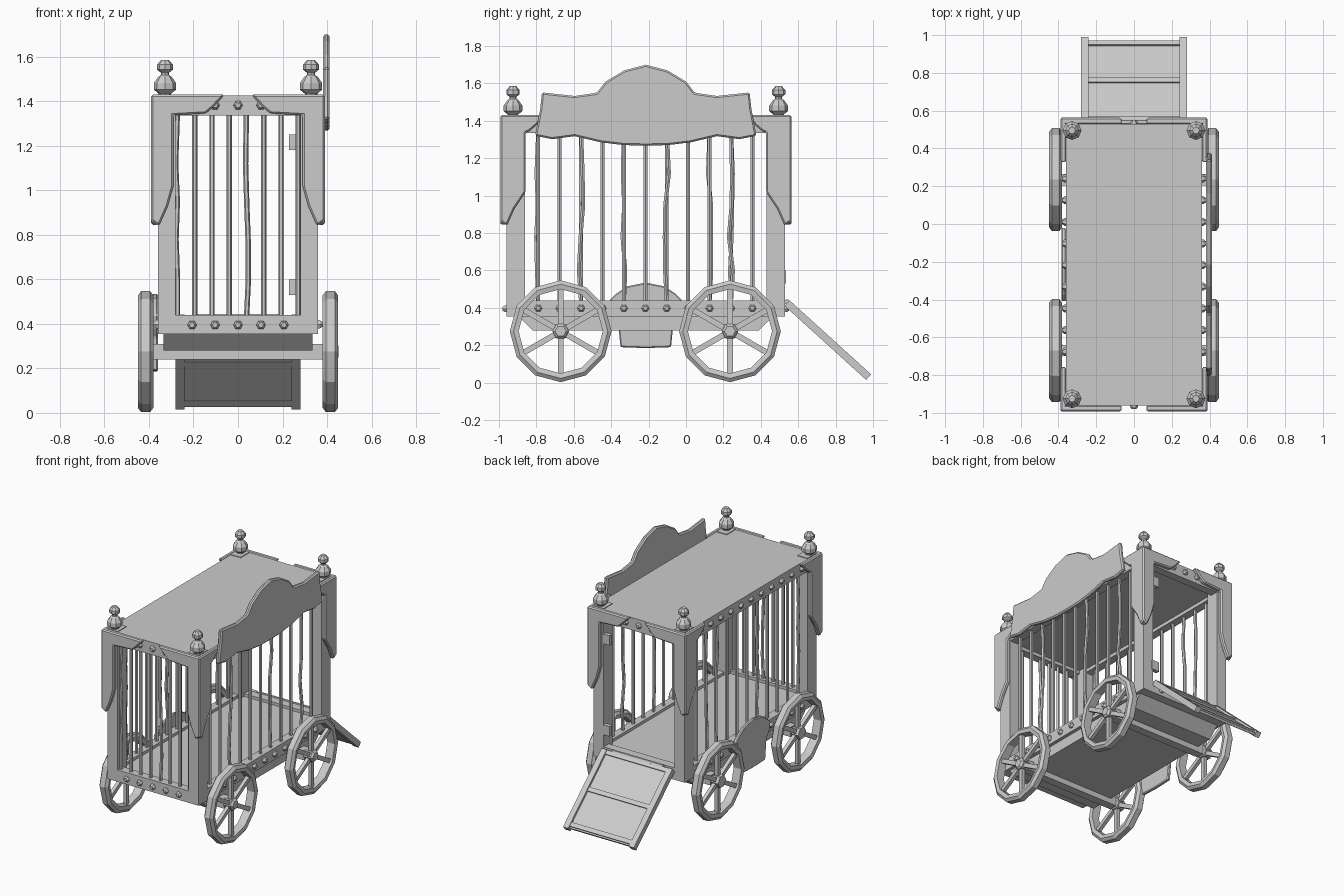
import bpy, bmesh, math, random
from mathutils import Vector, Matrix

if "Cube" in bpy.data.objects:
    bpy.data.objects.remove(bpy.data.objects["Cube"])

random.seed(4)
CY = -0.215          # body centre along y
HX, HY = 0.36, 0.745  # body half sizes


def make(name, verts, faces, bevel=0):
    me = bpy.data.meshes.new(name)
    me.from_pydata([tuple(v) for v in verts], [], faces)
    bm = bmesh.new()
    bm.from_mesh(me)
    bmesh.ops.recalc_face_normals(bm, faces=bm.faces)
    bm.to_mesh(me)
    bm.free()
    ob = bpy.data.objects.new(name, me)
    bpy.context.collection.objects.link(ob)
    if bevel:
        m = ob.modifiers.new("bevel", "BEVEL")
        m.width, m.segments = bevel, 1
    return ob


def loft(name, rings, closed=False):
    """Skin a list of equal point rings; closed joins last to first."""
    n, k = len(rings[0]), len(rings)
    faces = [(i * n + j, i * n + (j + 1) % n, (i + 1) % k * n + (j + 1) % n, (i + 1) % k * n + j)
             for i in range(k if closed else k - 1) for j in range(n)]
    if not closed:
        faces += [tuple(range(n)), tuple(range((k - 1) * n, k * n))]
    return make(name, [p for r in rings for p in r], faces)


def box(name, x0, x1, y0, y1, z0, z1):
    return loft(name, [[(x0, y0, z), (x1, y0, z), (x1, y1, z), (x0, y1, z)] for z in (z0, z1)])


def lathe(name, prof, n, centre, axis, closed=False):
    """Revolve (radius, height) points around the x, y or z axis."""
    c = Vector(centre)
    def pt(r, h, a):
        u, v = r * math.cos(a), r * math.sin(a)
        return c + Vector({"x": (h, u, v), "y": (u, h, v), "z": (u, v, h)}[axis])
    return loft(name, [[pt(r, h, math.tau * j / n) for j in range(n)] for r, h in prof], closed)


def plate(name, pts, to3d, d0, d1, bevel=0):
    """Extrude a 2D outline between depths d0 and d1."""
    ob = loft(name, [[to3d(u, v, d) for u, v in pts] for d in (d0, d1)])
    if bevel:
        m = ob.modifiers.new("bevel", "BEVEL")
        m.width, m.segments = bevel, 1
    return ob


def bar(name, x, y, bend, along_x):
    rings = []
    zs = [0.42, 0.6, 0.78, 0.95, 1.12, 1.36] if bend else [0.42, 1.36]
    for i, z in enumerate(zs):
        o = bend * random.uniform(-1, 1) if 0 < i < len(zs) - 1 else 0
        px, py = (x + o, y) if along_x else (x, y + o)
        rings.append([(px + 0.012 * math.cos(math.tau * j / 6), py + 0.012 * math.sin(math.tau * j / 6), z)
                      for j in range(6)])
    loft(name, rings)


def bolt(x, y, z, axis, s):
    lathe("bolt", [(0.021, -0.005 * s), (0.021, 0.008 * s), (0.012, 0.02 * s)], 6, (x, y, z), axis)


Y0, Y1 = CY - HY, CY + HY

# body: floor, chassis, roof, sills and rails, posts
box("floor", -0.35, 0.35, Y0 + 0.01, Y1 - 0.01, 0.355, 0.42)
loft("chassis", [[(-0.335, a, z), (0.335, a, z), (0.335, b, z), (-0.335, b, z)]
                 for a, b, z in ((-0.82, 0.39, 0.28), (-0.9, 0.47, 0.36))])
box("roof", -HX, HX, Y0, Y1, 1.36, 1.425)
for s in (-1, 1):
    xa, xb = sorted((s * 0.30, s * HX))
    box("side_sill", xa, xb, Y0, Y1, 0.355, 0.44)
    box("side_rail", xa, xb, Y0, Y1, 1.335, 1.425)
    ya, yb = sorted((CY + s * (HY - 0.06), CY + s * HY))
    box("end_sill", -HX, HX, ya, yb, 0.355, 0.44)
    box("end_rail", -HX, HX, ya, yb, 1.335, 1.425)
    for t in (-1, 1):
        xa, xb = sorted((s * 0.28, s * HX))
        ya, yb = sorted((CY + t * (HY - 0.1), CY + t * HY))
        box("corner_post", xa, xb, ya, yb, 0.355, 1.43)

# cage bars and bolts
for i in range(11):
    y = -0.79 + 0.1145 * i
    for s in (-1, 1):
        bar("side_bar", s * 0.33, y, 0.014 if i in (0, 2, 4, 6, 8, 9) and s * (i % 4 - 1) >= 0 else 0, False)
        bolt(s * HX, y, 0.398, "x", s)
    bolt(-HX, y, 1.382, "x", -1)
for i in range(8):
    bar("front_bar", -0.272 + 0.0775 * i, Y0 + 0.03, 0.01 if i in (0, 4) else 0, True)
for s, y in ((-1, Y0), (1, Y1)):
    for i in range(-2, 3):
        bolt(i * 0.103, y, 0.395, "y", s)
        if abs(i) < 2:
            bolt(i * 0.103, y, 1.382, "y", s)

# corner drapes: a tapering leg with a short arm along the top
def drape(arm):
    return [(0, 1.43), (arm, 1.43), (arm - 0.05, 1.375), (arm - 0.085, 1.345), (0.1, 1.337),
            (0.1, 1.02), (0.075, 0.93), (0.035, 0.84), (0, 0.865)]

for s in (-1, 1):
    for t in (-1, 1):
        ex, ey = 0.39, HY + 0.033
        plate("end_drape", drape(0.33), lambda u, v, d: (s * (ex - u), CY + t * d, v), HY - 0.002, ey, 0.008)
        plate("side_drape", [(u * 1.35 if u == 0.1 else u, v) for u, v in drape(0.24)],
              lambda u, v, d: (s * d, CY + t * (ey - u), v), HX - 0.002, ex, 0.008)
        # finials
        lathe("finial", [(0.028, 0), (0.028, 0.012), (0.05, 0.03), (0.05, 0.06), (0.03, 0.088), (0.018, 0.096),
                         (0.018, 0.106), (0.036, 0.12), (0.036, 0.142), (0.018, 0.163)], 8,
              (s * 0.328, CY + t * 0.71, 1.422), "z")

# curved sign board on the right side
half_top = [(0, 1.7), (0.115, 1.67), (0.215, 1.61), (0.262, 1.55), (0.38, 1.533), (0.555, 1.552)]
half_low = [(0.565, 1.46), (0.592, 1.32), (0.5, 1.302), (0.38, 1.318), (0.24, 1.285), (0.115, 1.27), (0, 1.268)]
right = half_top + half_low
outline = right + [(-u, v) for u, v in reversed(right[1:-1])]
plate("sign_board", outline, lambda u, v, d: (d, CY + u, v), 0.382, 0.412, 0.009)

# arched emblem panel on the left side
half = [(0, 0.535), (0.1, 0.515), (0.16, 0.475), (0.195, 0.44), (0.18, 0.38), (0.15, 0.34), (0.135, 0.19), (0, 0.185)]
plate("side_emblem", half + [(-u, v) for u, v in reversed(half[1:-1])],
      lambda u, v, d: (-d, CY + u, v), HX, 0.385, 0.006)

# wheels and axles
for y in (-0.67, 0.235):
    box("axle_beam", -0.38, 0.38, y - 0.03, y + 0.03, 0.24, 0.31)
    for s in (-1, 1):
        c = (s * 0.415, y, 0.275)
        lathe("wheel_rim", [(0.225, -0.03), (0.252, -0.035), (0.272, -0.02), (0.272, 0.02),
                            (0.252, 0.035), (0.225, 0.03)], 12, c, "x", True)
        lathe("wheel_hub", [(0.045, -0.035), (0.045, 0.022), (0.03, 0.036)], 6, c, "x")
        for k in range(6):
            sp = box("spoke", -0.013, 0.013, -0.015, 0.015, 0.02, 0.232)
            sp.data.transform(Matrix.Translation(c) @ Matrix.Rotation(math.tau * k / 6, 4, "X"))

# rear ramp, built flat along +y then tilted down
tilt = Matrix.Translation((0, 0.545, 0.432)) @ Matrix.Rotation(-math.atan2(0.39, 0.43), 4, "X")
L = 0.59
parts = [box("ramp_panel", -0.25, 0.25, 0.01, L - 0.01, -0.022, -0.004)]
parts += [box("ramp_side", a, a + 0.04, 0, L, -0.028, 0.012) for a in (-0.28, 0.24)]
parts += [box("ramp_cleat", -0.25, 0.25, a, a + 0.03, -0.024, 0.006) for a in (0.0, 0.275, L - 0.05)]
for p in parts:
    p.data.transform(tilt)
lathe("ramp_hinge", [(0.014, -0.2), (0.014, 0.2)], 6, (0, 0.54, 0.432), "x")

# door hinges on the rear post
for z in (0.53, 1.18):
    box("door_hinge", 0.23, 0.29, Y1 - 0.025, Y1 + 0.005, z, z + 0.07)
